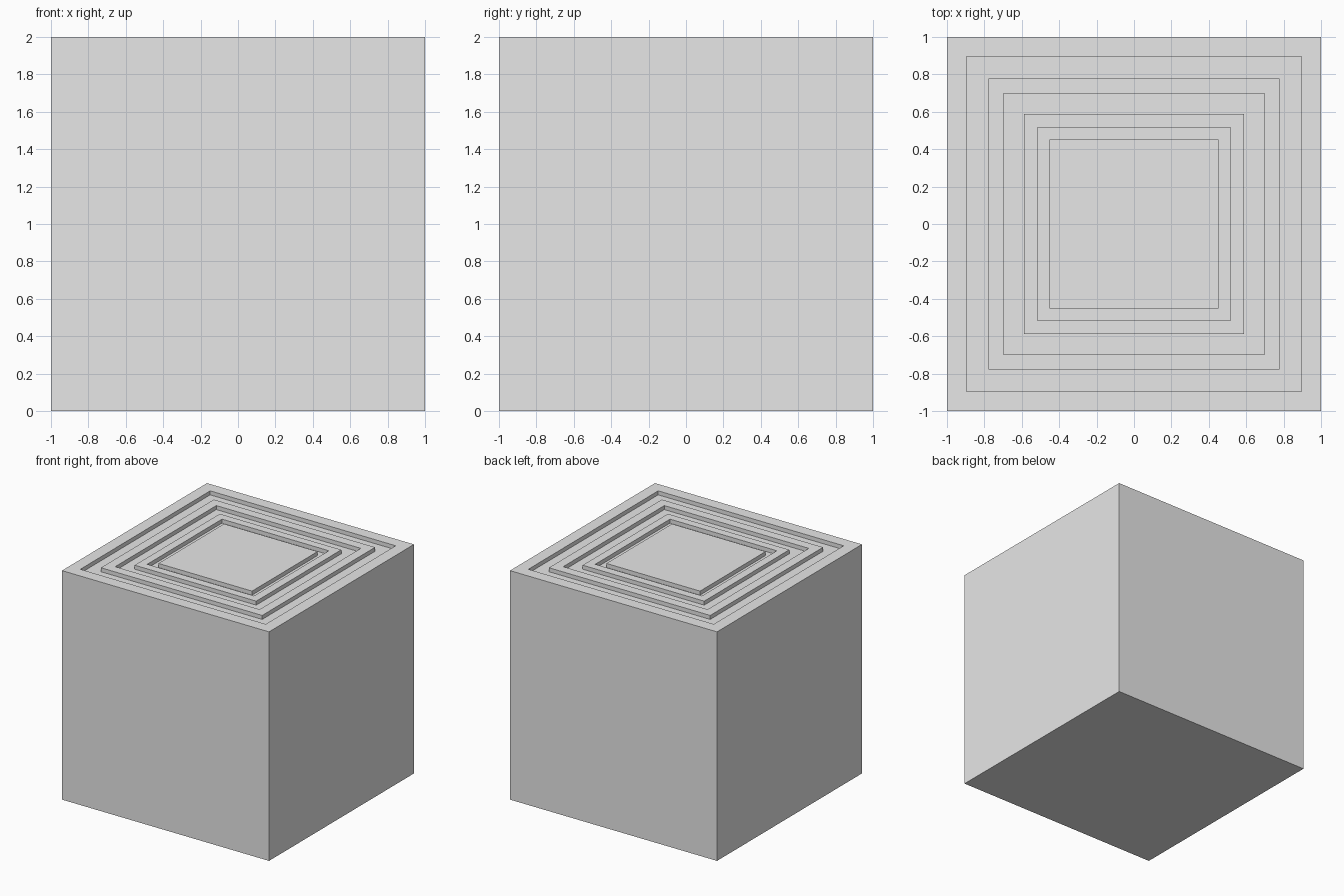
import bpy, bmesh

if "Cube" in bpy.data.objects:
    bpy.data.objects.remove(bpy.data.objects["Cube"])

# Half-widths of the nested squares on the top, and depth of the grooves
RINGS = [0.896, 0.779, 0.698, 0.587, 0.516, 0.452]
DEPTH = 0.035
TOP = 2.0

bm = bmesh.new()


def square(h, z):
    return [bm.verts.new((x * h, y * h, z))
            for x, y in ((-1, -1), (1, -1), (1, 1), (-1, 1))]


def bridge(a, b):
    for i in range(4):
        j = (i + 1) % 4
        bm.faces.new((a[i], a[j], b[j], b[i]))


# Block: base, sides and top rim
loop = square(1.0, 0.0)
bm.faces.new(loop[::-1])
rim = square(1.0, TOP)
bridge(loop, rim)
loop = rim

# Concentric square grooves stepping down and back up
for outer, inner in zip(RINGS[0::2], RINGS[1::2]):
    for h, z in ((outer, TOP), (outer, TOP - DEPTH),
                 (inner, TOP - DEPTH), (inner, TOP)):
        nxt = square(h, z)
        bridge(loop, nxt)
        loop = nxt

# Central panel
bm.faces.new(loop)
bmesh.ops.recalc_face_normals(bm, faces=bm.faces[:])

mesh = bpy.data.meshes.new("grooved_block")
bm.to_mesh(mesh)
bm.free()

mat = bpy.data.materials.new("light grey")
mat.diffuse_color = (0.8, 0.8, 0.8, 1.0)
mat.use_nodes = True
mat.node_tree.nodes["Principled BSDF"].inputs["Base Color"].default_value = mat.diffuse_color
mesh.materials.append(mat)
bpy.context.collection.objects.link(bpy.data.objects.new("grooved_block", mesh))
